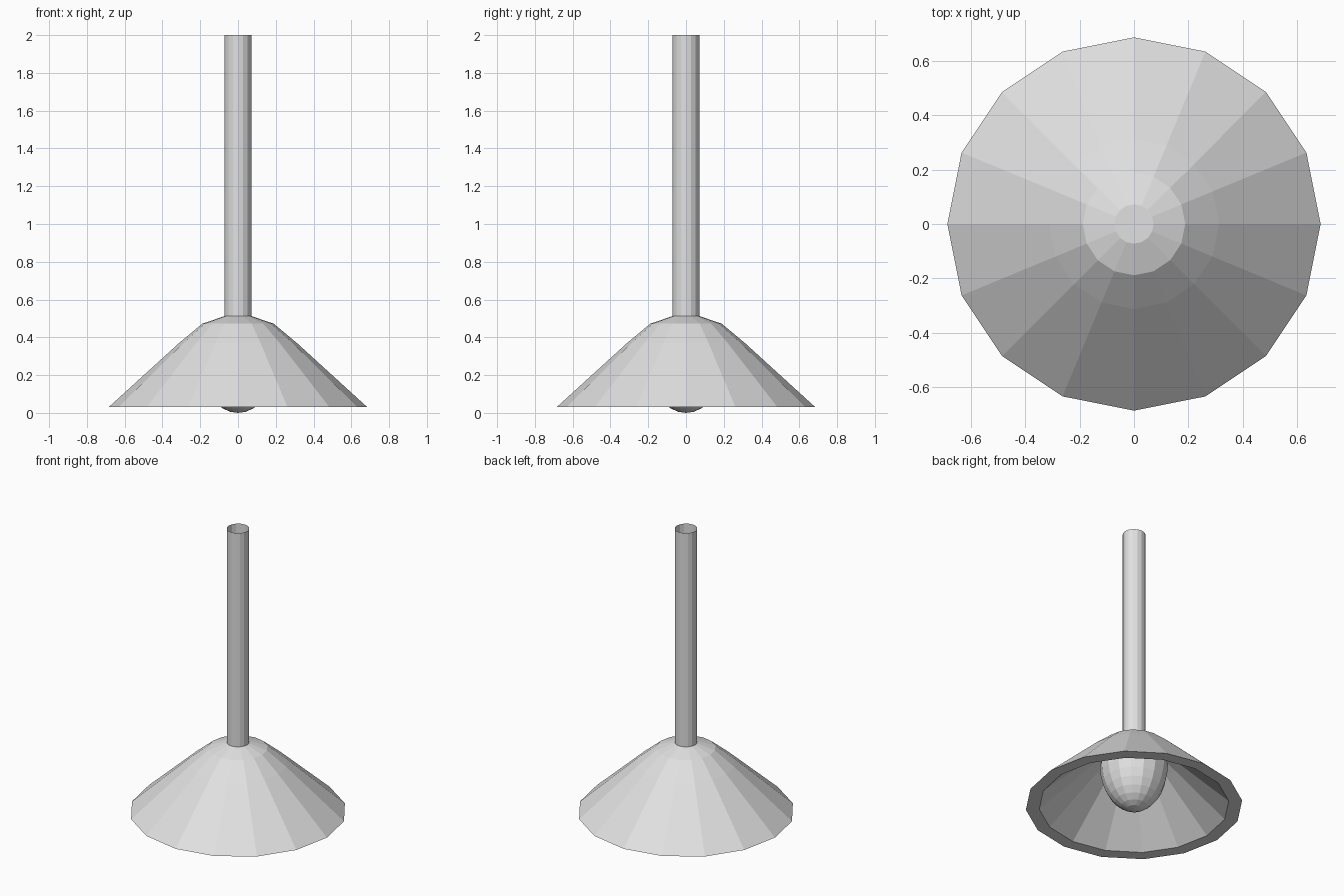
import bpy, bmesh, math

cube = bpy.data.objects.get("Cube")
if cube:
    bpy.data.objects.remove(cube, do_unlink=True)

SIDES = 16

# One plain grey for the whole lamp
grey = bpy.data.materials.new("light_grey")
grey.use_nodes = True
colour = (0.75, 0.75, 0.75, 1)
grey.diffuse_color = colour
grey.node_tree.nodes["Principled BSDF"].inputs["Base Color"].default_value = colour


def lathe(name, profile):
    """Spin a (radius, z) profile into a flat-faced object."""
    bm = bmesh.new()
    verts = [bm.verts.new((r, 0, z)) for r, z in profile]
    edges = [bm.edges.new(pair) for pair in zip(verts, verts[1:])]
    bmesh.ops.spin(bm, geom=verts + edges, cent=(0, 0, 0), axis=(0, 0, 1),
                   angle=math.tau, steps=SIDES, use_merge=True)
    bmesh.ops.remove_doubles(bm, verts=bm.verts, dist=0.0005)
    bmesh.ops.recalc_face_normals(bm, faces=bm.faces)
    mesh = bpy.data.meshes.new(name)
    bm.to_mesh(mesh)
    bm.free()
    mesh.materials.append(grey)
    obj = bpy.data.objects.new(name, mesh)
    bpy.context.collection.objects.link(obj)
    return obj


# Thick conical shade: outer skin, flat rim, inner skin
lathe("shade", [(0, 0.512), (0.072, 0.512), (0.188, 0.473), (0.312, 0.37),
                (0.685, 0.03), (0.6, 0.03), (0.265, 0.335), (0.16, 0.425),
                (0.06, 0.457), (0, 0.457)])

# Hanging tube, open at the top
bpy.ops.mesh.primitive_cylinder_add(vertices=SIDES, radius=0.072, depth=1.488,
                                    end_fill_type='NOTHING',
                                    location=(0, 0, 1.256))
tube = bpy.context.object
tube.name = "hanging_tube"
tube.data.materials.append(grey)

# Bulb: long rounded dome tapering up into its socket
radius, height, rings = 0.215, 0.32, 8
dome = [(radius * math.sin(a), height * (1 - math.cos(a)))
        for a in (i * math.pi / 2 / rings for i in range(rings + 1))]
lathe("bulb", dome + [(0.19, 0.37), (0.11, 0.43), (0.07, 0.465), (0, 0.465)])
